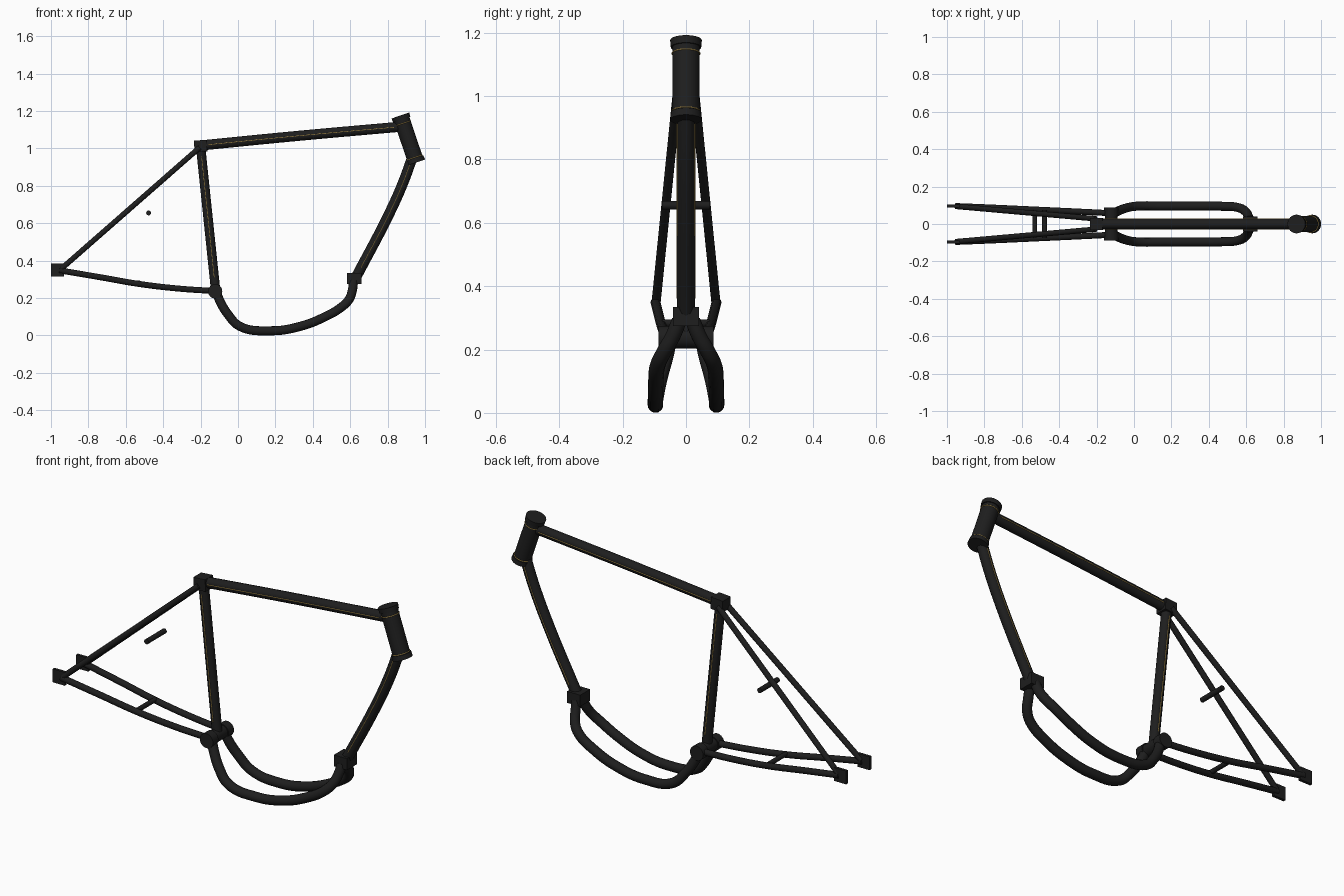
import bpy, math
from mathutils import Vector

if "Cube" in bpy.data.objects:
    bpy.data.objects.remove(bpy.data.objects["Cube"])


def material(name, rgb):
    m = bpy.data.materials.new(name)
    m.diffuse_color = (*rgb, 1)
    m.use_nodes = True
    m.node_tree.nodes["Principled BSDF"].inputs["Base Color"].default_value = m.diffuse_color
    return m


BLACK = material("black paint", (0.013, 0.013, 0.013))
GOLD = material("gold pinstripe", (0.60, 0.40, 0.10))


def tube(name, pts, r, mat=BLACK, res=4, cyclic=False):
    """Round tube swept along a smooth path."""
    c = bpy.data.curves.new(name, 'CURVE')
    c.dimensions = '3D'
    c.resolution_u = 8
    c.bevel_depth = r
    c.bevel_resolution = res
    c.use_fill_caps = True
    s = c.splines.new('BEZIER')
    s.use_cyclic_u = cyclic
    s.bezier_points.add(len(pts) - 1)
    for bp, p in zip(s.bezier_points, pts):
        bp.co = p
        bp.handle_left_type = bp.handle_right_type = 'AUTO'
    ob = bpy.data.objects.new(name, c)
    bpy.context.collection.objects.link(ob)
    c.materials.append(mat)
    bpy.ops.object.select_all(action='DESELECT')
    ob.select_set(True)
    bpy.context.view_layer.objects.active = ob
    bpy.ops.object.convert(target='MESH')
    bpy.ops.object.shade_smooth_by_angle(angle=math.radians(40))
    return ob


def rod(name, a, b, r, r2=None):
    """Cylinder or cone between two points."""
    a, b = Vector(a), Vector(b)
    bpy.ops.mesh.primitive_cone_add(vertices=32, radius1=r, radius2=r if r2 is None else r2,
                                    depth=(b - a).length, location=(a + b) / 2,
                                    rotation=(b - a).to_track_quat('Z', 'Y').to_euler())
    ob = bpy.context.object
    ob.name = name
    ob.data.materials.append(BLACK)
    bpy.ops.object.shade_smooth_by_angle(angle=math.radians(40))
    return ob


def box(name, loc, size, tilt=0):
    bpy.ops.mesh.primitive_cube_add(size=1, location=loc, rotation=(0, tilt, 0))
    ob = bpy.context.object
    ob.name = name
    ob.scale = size
    ob.data.materials.append(BLACK)
    return ob


# head tube with flared collars
TOP, BOT = Vector((0.868, 0, 1.176)), Vector((0.953, 0, 0.925))
axis = (BOT - TOP).normalized()
rod("head_tube", TOP + axis * 0.01, BOT - axis * 0.01, 0.043)
rod("head_collar_top", TOP, TOP + axis * 0.024, 0.050, 0.048)
rod("head_collar_bottom", BOT - axis * 0.024, BOT, 0.048, 0.050)

# gold rings around the head tube
side = Vector((-axis.z, 0, axis.x))
for name, c in (("head_ring_top", TOP + axis * 0.044), ("head_ring_bottom", BOT - axis * 0.028)):
    ring = [c + 0.0435 * (side * math.cos(t) + Vector((0, 1, 0)) * math.sin(t))
            for t in (i * math.pi / 8 for i in range(16))]
    tube(name, ring, 0.002, GOLD, 1, True)

# main tubes
top_path = [(-0.20, 0, 1.016), (0.33, 0, 1.068), (0.868, 0, 1.116)]
seat_path = [(-0.20, 0, 1.01), (-0.118, 0, 0.225)]
down_path = [(0.935, 0, 0.96), (0.88, 0, 0.81), (0.803, 0, 0.64), (0.625, 0, 0.30)]
tube("top_tube", top_path, 0.027)
tube("seat_tube", seat_path, 0.025)
tube("down_tube", down_path, 0.028)

# lugs
box("seat_lug", (-0.20, 0, 1.013), (0.068, 0.066, 0.062), math.radians(-4))
box("cradle_lug", (0.622, 0, 0.304), (0.076, 0.082, 0.06))

# bottom bracket shell with wider cups
rod("bracket_shell", (-0.122, -0.08, 0.236), (-0.122, 0.08, 0.236), 0.033)

# pinstripe paths keep clear of the tube ends
stripes = {
    "top": ([(-0.16, 0, 1.020), (0.33, 0, 1.068), (0.835, 0, 1.113)], 0.027),
    "seat": ([(-0.195, 0, 0.96), (-0.127, 0, 0.31)], 0.025),
    "down": ([(0.918, 0, 0.912), (0.88, 0, 0.81), (0.803, 0, 0.64), (0.657, 0, 0.362)], 0.028),
}
cradle = [(0.618, 0.022, 0.29), (0.612, 0.040, 0.245), (0.595, 0.068, 0.195),
          (0.56, 0.087, 0.157), (0.465, 0.095, 0.100), (0.33, 0.096, 0.048),
          (0.17, 0.096, 0.025), (0.01, 0.095, 0.049), (-0.053, 0.082, 0.112),
          (-0.098, 0.062, 0.187), (-0.118, 0.052, 0.24)]
chain_stay = [(-0.13, 0.058, 0.238), (-0.31, 0.067, 0.250), (-0.525, 0.077, 0.275),
              (-0.74, 0.087, 0.312), (-0.955, 0.096, 0.348)]

# paired parts on both sides
for s, tag in ((-1, "right"), (1, "left")):
    def flip(pts):
        return [(x, y * s, z) for x, y, z in pts]
    tube("cradle_tube_" + tag, flip(cradle), 0.0245)
    tube("chain_stay_" + tag, flip(chain_stay), 0.016)
    tube("seat_stay_" + tag, flip([(-0.205, 0.028, 1.005), (-0.95, 0.094, 0.352)]), 0.0145)
    box("dropout_" + tag, (-0.965, 0.097 * s, 0.35), (0.07, 0.015, 0.07))
    rod("bracket_cup_" + tag, (-0.122, 0.042 * s, 0.236), (-0.122, 0.087 * s, 0.236), 0.038)
    for name, (path, r) in stripes.items():
        tube(f"{name}_pinstripe_{tag}", [(x, r * s, z) for x, _, z in path], 0.002, GOLD, 1)

# bridges between the stays
rod("seat_stay_bridge", (-0.478, -0.075, 0.655), (-0.478, 0.075, 0.655), 0.013)
rod("chain_stay_bridge", (-0.53, -0.075, 0.283), (-0.53, 0.075, 0.283), 0.012)
